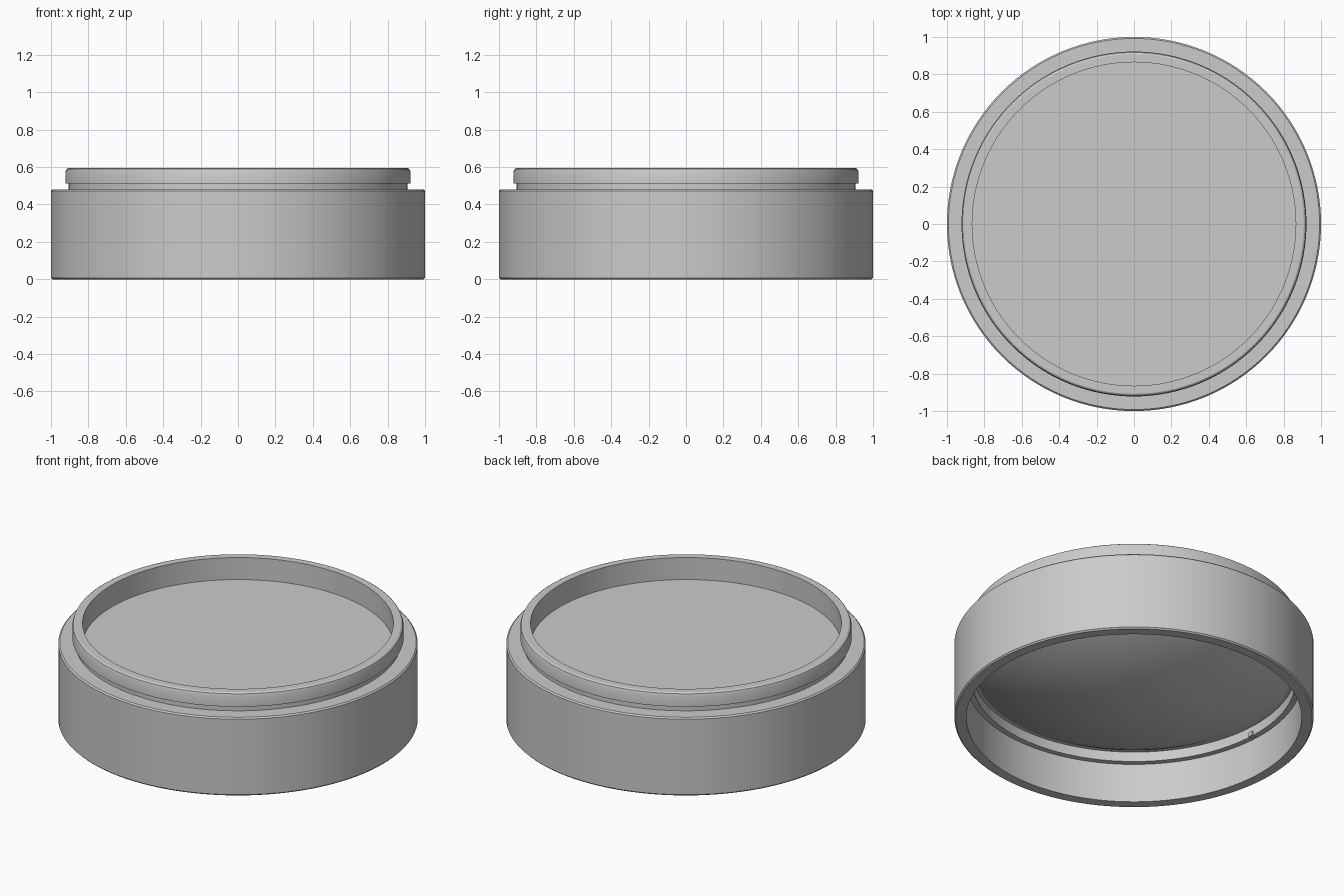
import bpy, bmesh, math
from mathutils import Vector

cube = bpy.data.objects.get("Cube")
if cube:
    bpy.data.objects.remove(cube, do_unlink=True)

grey = bpy.data.materials.new("plain grey")
grey.use_nodes = True
colour = (0.6, 0.6, 0.6, 1)
grey.diffuse_color = colour
grey.node_tree.nodes["Principled BSDF"].inputs["Base Color"].default_value = colour


def finish(bm, name):
    bmesh.ops.recalc_face_normals(bm, faces=bm.faces)
    mesh = bpy.data.meshes.new(name)
    bm.to_mesh(mesh)
    bm.free()
    mesh.materials.append(grey)
    obj = bpy.data.objects.new(name, mesh)
    bpy.context.collection.objects.link(obj)
    return obj


def lathe(profile, name, steps=128):
    """Turn an (r, z) profile around the z axis."""
    bm = bmesh.new()
    verts = [bm.verts.new((r, 0, z)) for r, z in profile]
    edges = [bm.edges.new(pair) for pair in zip(verts, verts[1:])]
    bmesh.ops.spin(bm, geom=verts + edges, cent=(0, 0, 0), axis=(0, 0, 1),
                   angle=math.tau, steps=steps)
    bmesh.ops.remove_doubles(bm, verts=bm.verts, dist=0.0005)
    return finish(bm, name)


# Underside: a spherical cap bulging downwards, from the centre outwards
cap_r, cap_z, bulge = 0.88, 0.30, 0.24
sphere_r = (cap_r ** 2 + bulge ** 2) / (2 * bulge)
edge_angle = math.asin(cap_r / sphere_r)
underside = []
for i in range(17):
    a = edge_angle * i / 16
    underside.append((sphere_r * math.sin(a),
                      cap_z - bulge + sphere_r * (1 - math.cos(a))))

# Stepped inner wall
inner_wall = [(0.90, 0.30), (0.90, 0.24), (0.933, 0.24), (0.933, 0)]

# Chamfered outer wall and shoulder
outer_wall = [(0.992, 0), (1, 0.008), (1, 0.472), (0.992, 0.48)]

# Undercut neck and raised stacking rim
rim = [(0.907, 0.48), (0.907, 0.512), (0.922, 0.512),
       (0.922, 0.575), (0.917, 0.589), (0.908, 0.595)]

# Recessed flat top
recess = [(0.865, 0.595), (0.865, 0.46), (0, 0.46)]

lid = lathe(underside + inner_wall + outer_wall + rim + recess, "lid")
bpy.context.view_layer.objects.active = lid
lid.select_set(True)
bpy.ops.object.shade_smooth_by_angle(angle=math.radians(25))

# Small stop on the inner ledge
bm = bmesh.new()
bmesh.ops.create_cube(bm, size=1)
bmesh.ops.scale(bm, vec=(0.03, 0.03, 0.025), verts=bm.verts)
bmesh.ops.translate(bm, vec=Vector((-0.9, -0.05, 0.248)), verts=bm.verts)
finish(bm, "inner_stop")
